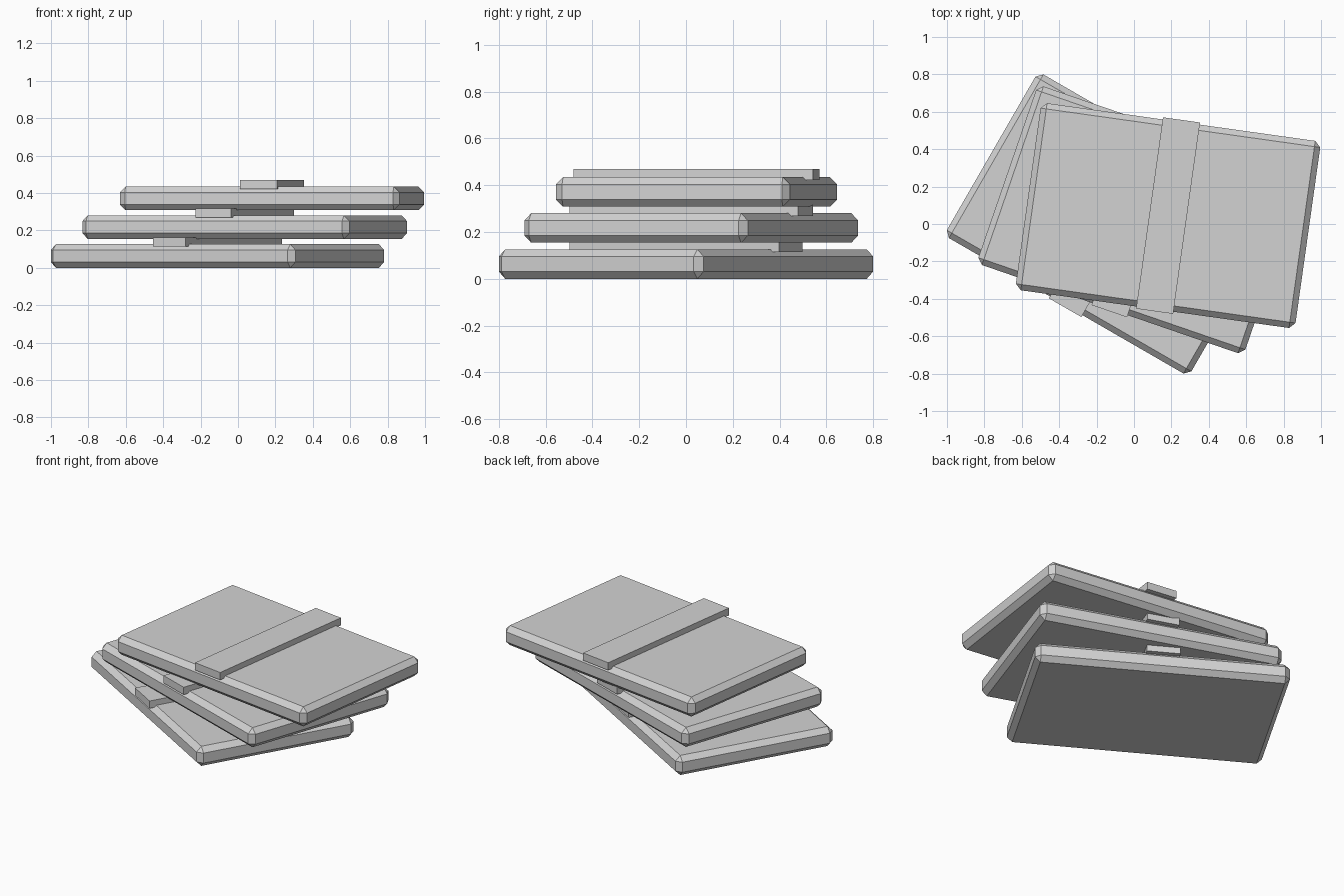
import bpy
import bmesh
import math
from mathutils import Matrix

if "Cube" in bpy.data.objects:
    bpy.data.objects.remove(bpy.data.objects["Cube"])

grey = bpy.data.materials.new("light_grey")
grey.diffuse_color = (0.65, 0.65, 0.65, 1)
grey.use_nodes = True
grey.node_tree.nodes["Principled BSDF"].inputs["Base Color"].default_value = grey.diffuse_color


def box(name, size, centre, angle, bevel=0.0):
    """Flat-shaded box turned about z, with optional chamfered edges."""
    bm = bmesh.new()
    bmesh.ops.create_cube(bm, size=1, matrix=Matrix.Diagonal((*size, 1)))
    if bevel:
        bmesh.ops.bevel(bm, geom=bm.edges[:], offset=bevel, segments=1,
                        affect='EDGES', profile=0.5)
    mesh = bpy.data.meshes.new(name)
    bm.to_mesh(mesh)
    bm.free()
    mesh.materials.append(grey)
    obj = bpy.data.objects.new(name, mesh)
    obj.location = centre
    obj.rotation_euler.z = math.radians(angle)
    bpy.context.collection.objects.link(obj)
    return obj


# Stack of three fanned bundles: each a chamfered slab with a band across it
layers = [("bottom", -30), ("middle", -19), ("top", -8)]
for i, (level, angle) in enumerate(layers):
    x = -0.11 + 0.146 * i
    y = 0.0225 * i
    z = 0.154 * i
    box(level + "_slab", (1.51, 1.01, 0.126), (x, y, z + 0.063), angle, 0.031)
    box(level + "_band", (0.2, 1.033, 0.048), (x, y, z + 0.138), angle)
